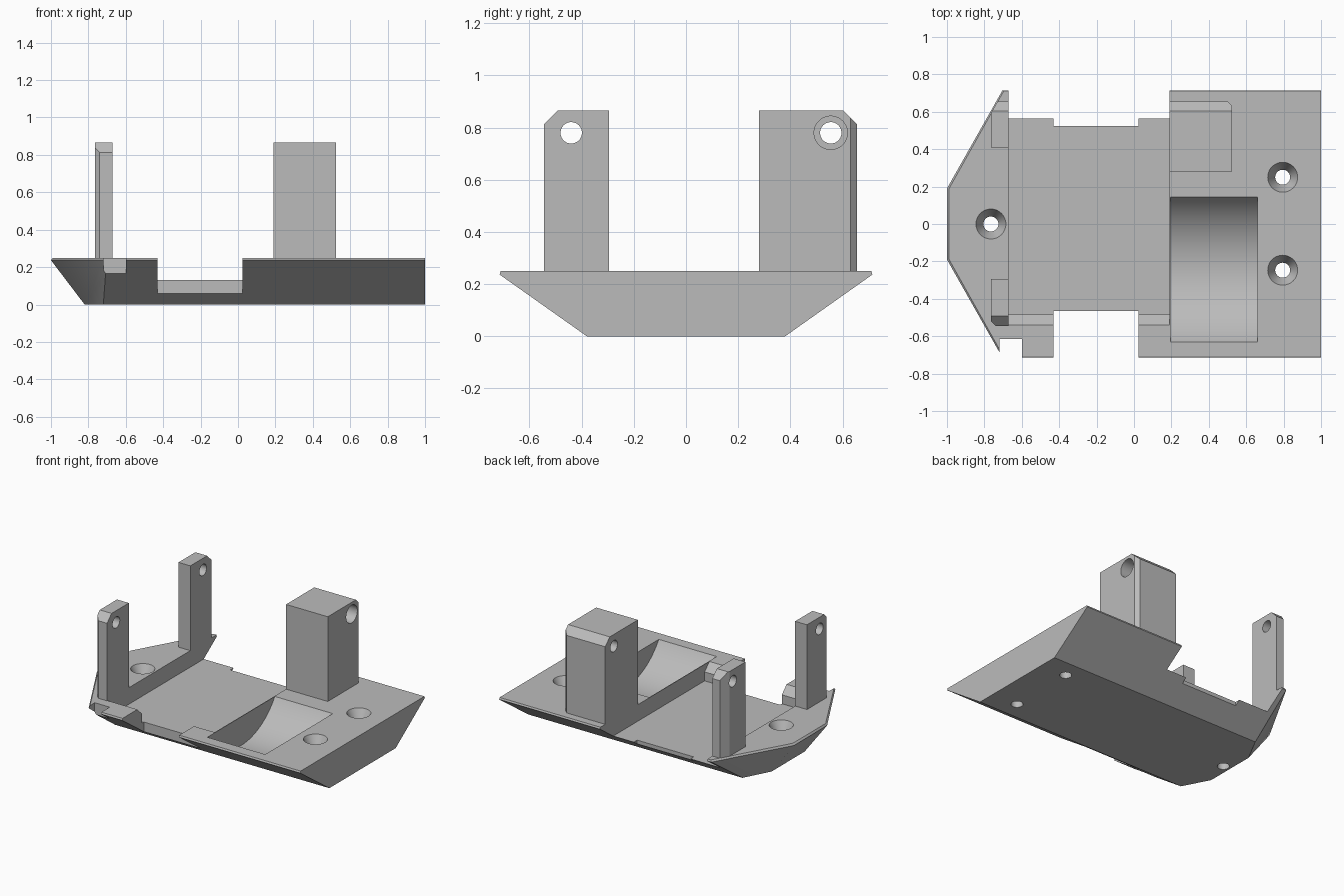
import bpy, bmesh, math
from mathutils import Matrix, Vector

cube = bpy.data.objects.get("Cube")
if cube:
    bpy.data.objects.remove(cube, do_unlink=True)

grey = bpy.data.materials.new("plain grey")
grey.use_nodes = True
COLOUR = (0.5, 0.5, 0.5, 1)
grey.diffuse_color = COLOUR
grey.node_tree.nodes["Principled BSDF"].inputs["Base Color"].default_value = COLOUR


def finish(bm, name):
    bmesh.ops.recalc_face_normals(bm, faces=bm.faces)
    mesh = bpy.data.meshes.new(name)
    bm.to_mesh(mesh)
    bm.free()
    mesh.materials.append(grey)
    obj = bpy.data.objects.new(name, mesh)
    bpy.context.collection.objects.link(obj)
    return obj


def loft(bm, rings):
    """Skin equal-length closed rings of points and cap both ends."""
    loops = [[bm.verts.new(p) for p in ring] for ring in rings]
    n = len(loops[0])
    for a, b in zip(loops, loops[1:]):
        for i in range(n):
            j = (i + 1) % n
            bm.faces.new((a[i], a[j], b[j], b[i]))
    bm.faces.new(loops[0])
    bm.faces.new(loops[-1])


def prism_x(name, profile, x0, x1):
    bm = bmesh.new()
    loft(bm, [[(x, y, z) for y, z in profile] for x in (x0, x1)])
    return finish(bm, name)


def box(name, x, y, z):
    return prism_x(name, [(y[0], z[0]), (y[1], z[0]), (y[1], z[1]), (y[0], z[1])], *x)


def cone(name, centre, r1, r2, depth, axis="Z", sides=48):
    bm = bmesh.new()
    turn = Matrix.Rotation(math.pi / 2, 4, "Y") if axis == "X" else Matrix()
    bmesh.ops.create_cone(bm, cap_ends=True, segments=sides, radius1=r1, radius2=r2,
                          depth=depth, matrix=Matrix.Translation(centre) @ turn)
    return finish(bm, name)


def carve(obj, cutters):
    """Subtract each cutter, bake the result and drop the cutters."""
    for c in cutters:
        c.hide_render = True
        mod = obj.modifiers.new("cut", "BOOLEAN")
        mod.operation, mod.solver, mod.object = "DIFFERENCE", "EXACT", c
    graph = bpy.context.evaluated_depsgraph_get()
    baked = bpy.data.meshes.new_from_object(obj.evaluated_get(graph))
    obj.modifiers.clear()
    obj.data = baked
    for c in cutters:
        bpy.data.objects.remove(c, do_unlink=True)


def clip(obj, point, normal):
    """Slice off a vertical corner."""
    bm = bmesh.new()
    bm.from_mesh(obj.data)
    cut = bmesh.ops.bisect_plane(bm, geom=bm.verts[:] + bm.edges[:] + bm.faces[:],
                                 plane_co=point, plane_no=normal, clear_outer=True)
    bmesh.ops.holes_fill(bm, edges=[e for e in cut["geom_cut"]
                                    if isinstance(e, bmesh.types.BMEdge)])
    bmesh.ops.recalc_face_normals(bm, faces=bm.faces)
    bm.to_mesh(obj.data)
    bm.free()


TOP, FLOOR, POST_TOP, HOLE_Z = 0.25, 0.13, 0.865, 0.78


# Tray body: boat-shaped hull with a thin bevelled lip
def outline(nose, shoulder, half, nose_half, z):
    side = [(1, half), (shoulder, half), (nose, nose_half)]
    return [(x, y, z) for x, y in side] + [(x, -y, z) for x, y in reversed(side)]


bm = bmesh.new()
loft(bm, [outline(-0.82, -0.72, 0.38, 0.19, 0),
          outline(-1, -0.703, 0.715, 0.19, 0.237),
          outline(-0.99, -0.697, 0.71, 0.187, TOP)])
base = finish(bm, "tray_body")

cutters = [
    # Sunken floor with a chamfered front wall
    prism_x("pocket", [(-0.485, FLOOR), (0.9, FLOOR), (0.9, 0.4), (-0.69, 0.4),
                       (-0.54, TOP), (-0.485, 0.195)], -0.67, 0.19),
    # Edge notches
    box("front_notch", (-0.43, 0.025), (-0.9, -0.465), (-0.1, 0.5)),
    box("back_notch", (-0.43, 0.025), (0.525, 0.9), (-0.1, 0.5)),
    box("corner_notch", (-0.72, -0.6), (-0.9, -0.615), (-0.1, 0.5)),
    # Round trough
    cone("trough", (0.4275, -0.243, 0.507), 0.465, 0.465, 0.465, "X", 96),
]
# Countersunk screw holes
for x, y in ((-0.765, 0), (0.795, 0.25), (0.795, -0.247)):
    cutters.append(cone("screw_hole", (x, y, 0.1), 0.04, 0.04, 0.6))
    cutters.append(cone("countersink", (x, y, TOP - 0.02), 0.04, 0.1, 0.12))
carve(base, cutters)


# Upright posts, each chamfered on its outer top edge and drilled along x
def post(name, x0, x1, inner, outer, hole_y):
    step = math.copysign(0.052, outer)
    obj = prism_x(name, [(inner, TOP), (outer, TOP), (outer, POST_TOP - 0.052),
                         (outer - step, POST_TOP), (inner, POST_TOP)], x0, x1)
    return obj, cone("bore", ((x0 + x1) / 2, hole_y, HOLE_Z), 0.041, 0.041, 1, "X")


front_post, front_bore = post("front_post", -0.765, -0.67, -0.295, -0.545, -0.44)
clip(front_post, (-0.74, -0.545, 0), (-1, -1, 0))
carve(front_post, [front_bore])

back_post, back_bore = post("back_post", -0.765, -0.67, 0.41, 0.655, 0.555)
clip(back_post, (-0.73, 0.655, 0), (-0.525, 0.297, 0))
carve(back_post, [back_bore])

wide_post, wide_bore = post("wide_post", 0.19, 0.525, 0.28, 0.655, 0.555)
clip(wide_post, (0.5, 0.655, 0), (1, 1, 0))
counterbore = cone("counterbore", (0.525, 0.555, HOLE_Z), 0.064, 0.064, 0.2, "X")
carve(wide_post, [wide_bore, counterbore])

# Smooth the round surfaces, keep the edges crisp
bpy.ops.object.select_all(action="DESELECT")
for obj in (base, front_post, back_post, wide_post):
    obj.select_set(True)
bpy.context.view_layer.objects.active = base
bpy.ops.object.shade_smooth_by_angle(angle=math.radians(25))
